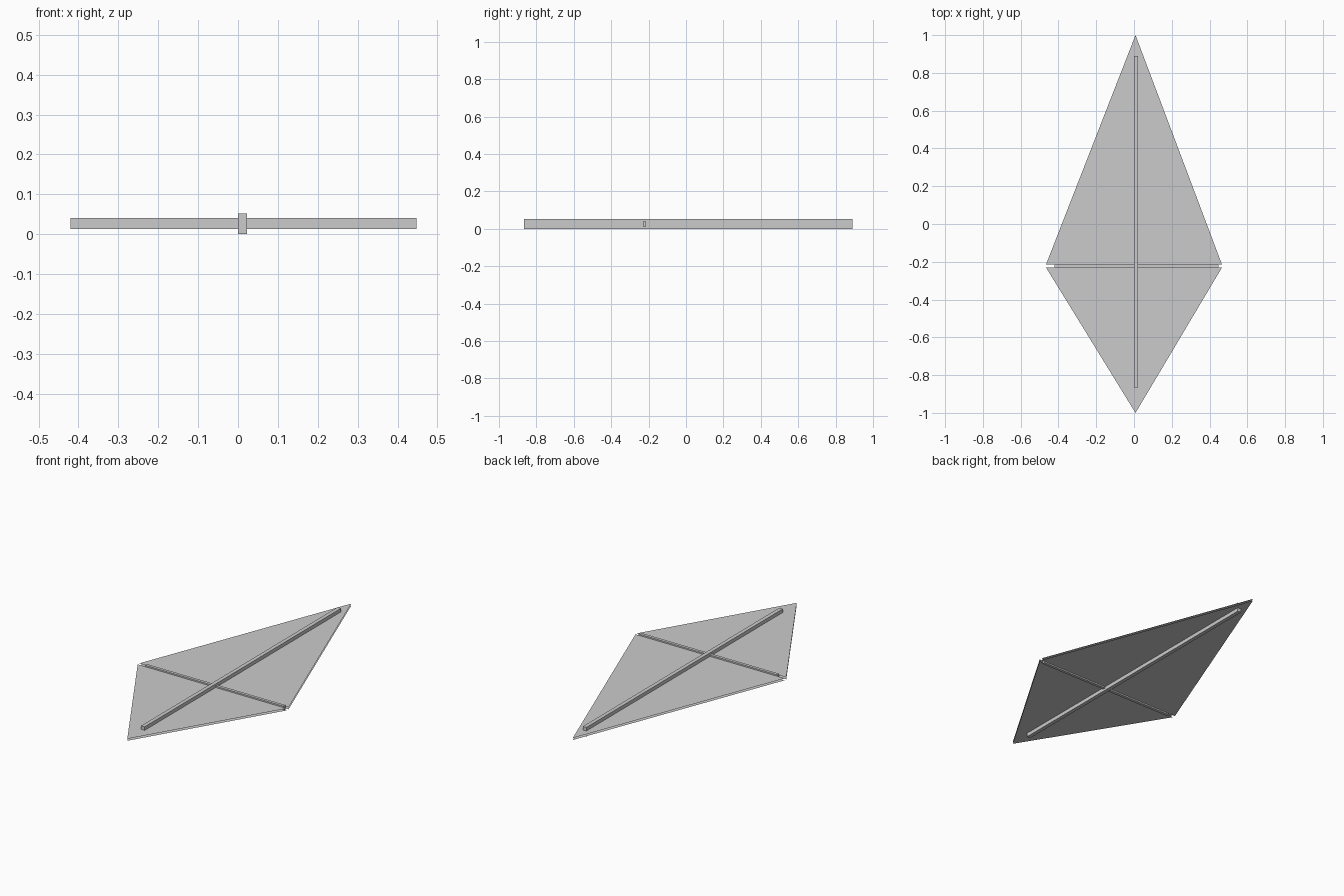
import bpy

if "Cube" in bpy.data.objects:
    bpy.data.objects.remove(bpy.data.objects["Cube"])


def box(name, lo, hi):
    """Rectangular stick between two opposite corners."""
    x0, y0, z0 = lo
    x1, y1, z1 = hi
    bpy.ops.mesh.primitive_cube_add(
        size=1, location=((x0 + x1) / 2, (y0 + y1) / 2, (z0 + z1) / 2))
    ob = bpy.context.object
    ob.name = name
    ob.scale = (x1 - x0, y1 - y0, z1 - z0)
    bpy.ops.object.transform_apply(location=False, rotation=False, scale=True)
    return ob


def panel(name, outline, z, face_up):
    """Thin flat sail panel; the outline runs counter-clockwise."""
    mesh = bpy.data.meshes.new(name)
    order = list(range(len(outline)))
    if not face_up:
        order.reverse()
    mesh.from_pydata([(x, y, z) for x, y in outline], [], [order])
    ob = bpy.data.objects.new(name, mesh)
    bpy.context.collection.objects.link(ob)
    return ob


# Crossed sticks of the frame
box("spine", (0.0, -0.865, 0.0), (0.022, 0.89, 0.052))
box("cross_spar", (-0.42, -0.231, 0.013), (0.447, -0.214, 0.04))

# Sail: an upper and a lower triangle, split by the slot along the spar,
# each made of two sheets with a small space between them
half, tip = 0.466, 0.008
upper = [(-half, -0.215), (half, -0.215), (tip, 1.0)]
lower = [(half, -0.230), (-half, -0.230), (tip, -1.0)]
for side, z, up in (("top", 0.032, True), ("under", 0.021, False)):
    panel("sail_upper_" + side, upper, z, up)
    panel("sail_lower_" + side, lower, z, up)
